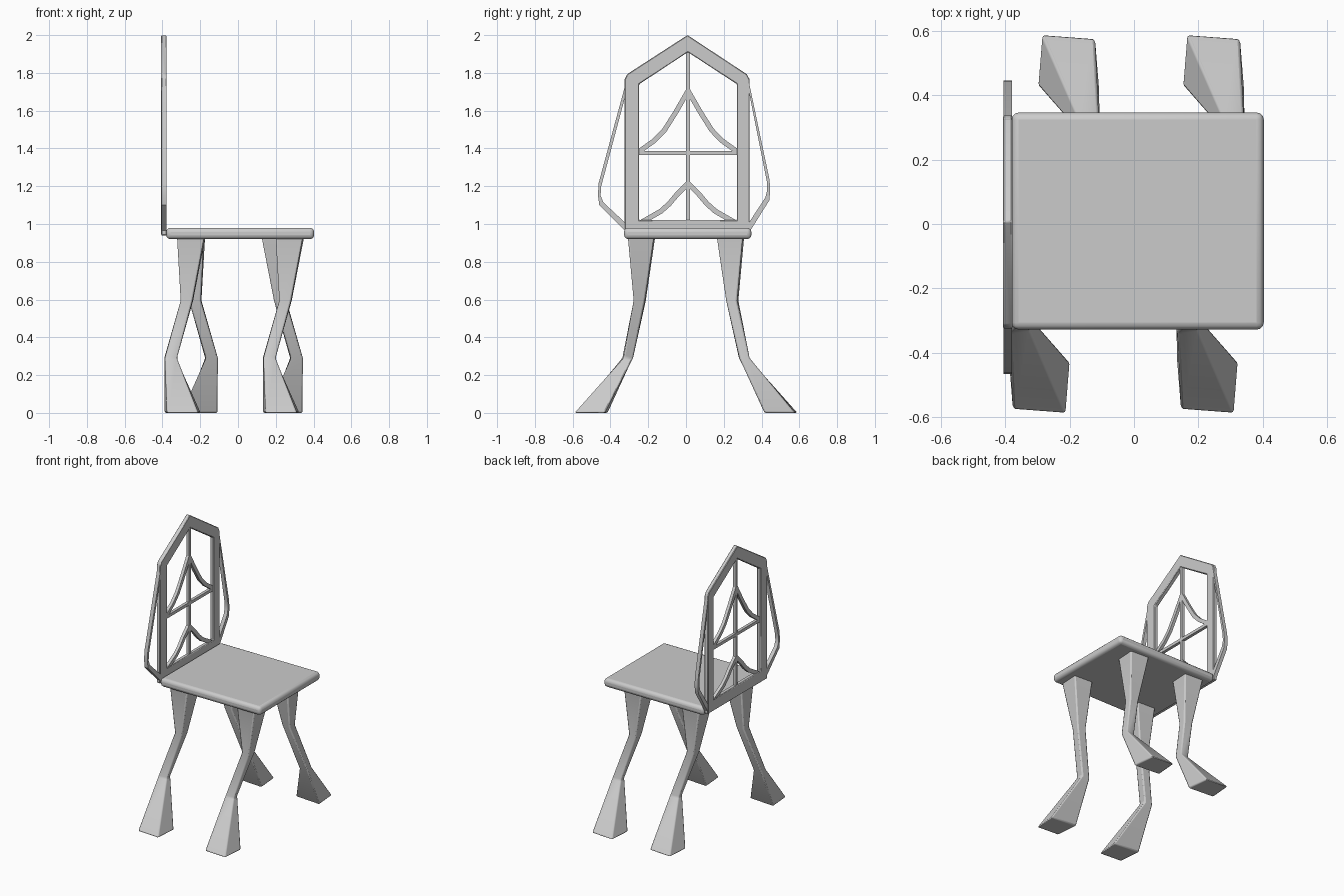
import bpy
from mathutils import Vector

if "Cube" in bpy.data.objects:
    bpy.data.objects.remove(bpy.data.objects["Cube"])


def make(name, verts, faces, bevel=0.0, segs=1):
    me = bpy.data.meshes.new(name)
    me.from_pydata(verts, [], faces)
    ob = bpy.data.objects.new(name, me)
    bpy.context.collection.objects.link(ob)
    bpy.context.view_layer.objects.active = ob
    ob.select_set(True)
    bpy.ops.object.mode_set(mode='EDIT')
    bpy.ops.mesh.select_all(action='SELECT')
    bpy.ops.mesh.normals_make_consistent(inside=False)
    bpy.ops.object.mode_set(mode='OBJECT')
    if bevel:
        m = ob.modifiers.new("Bevel", 'BEVEL')
        m.width, m.segments = bevel, segs
        m.limit_method, m.angle_limit = 'ANGLE', 0.5
    bpy.ops.object.shade_smooth_by_angle(angle=0.6)
    ob.select_set(False)
    return ob


def strip(name, a, b, x0, x1, closed=False, bevel=0.0):
    """Flat bar in the YZ plane between edge lines a and b, given depth in x."""
    n = len(a)
    v = [(x, y, z) for x in (x0, x1) for line in (a, b) for y, z in line]
    f = []
    for i in range(n if closed else n - 1):
        j = (i + 1) % n
        f += [(i, j, n + j, n + i), (2*n + i, 3*n + i, 3*n + j, 2*n + j),
              (i, 2*n + i, 2*n + j, j), (n + i, n + j, 3*n + j, 3*n + i)]
    if not closed:
        f += [(0, n, 3*n, 2*n), (n - 1, 3*n - 1, 4*n - 1, 2*n - 1)]
    return make(name, v, f, bevel)


def bar(name, pts, w):
    """Bar of constant width along a path in the back panel."""
    p = [Vector(q) for q in pts]
    a, b = [], []
    for i, q in enumerate(p):
        d0 = (q - p[max(i - 1, 0)]).normalized()
        d1 = (p[min(i + 1, len(p) - 1)] - q).normalized()
        d = (d0 + d1).normalized()
        s = w / 2 / max(d.dot(d1 if d1.length else d0), 0.5)
        nrm = Vector((-d.y, d.x)) * s
        a.append(tuple(q + nrm))
        b.append(tuple(q - nrm))
    return strip(name, a, b, -0.403, -0.382)


def box(name, lo, hi, bevel, segs):
    v = [(x, y, z) for x in (lo[0], hi[0]) for y in (lo[1], hi[1]) for z in (lo[2], hi[2])]
    f = [(0, 1, 3, 2), (4, 6, 7, 5), (0, 4, 5, 1), (2, 3, 7, 6), (0, 2, 6, 4), (1, 5, 7, 3)]
    return make(name, v, f, bevel, segs)


# Seat
box("seat", (-0.38, -0.328, 0.92), (0.403, 0.346, 0.98), 0.022, 3)

# Back frame
outer = [(-0.325, 0.94), (0.337, 0.94), (0.337, 1.765), (0.322, 1.793), (0.008, 2.0), (-0.312, 1.793), (-0.325, 1.765)]
inner = [(-0.248, 1.02), (0.27, 1.02), (0.27, 1.735), (0.27, 1.74), (0.01, 1.91), (-0.248, 1.74), (-0.248, 1.735)]
strip("back_frame", outer, inner, -0.407, -0.378, True, 0.004)

# Side bows
strip("bow_left",
      [(-0.315, 1.76), (-0.463, 1.215), (-0.466, 1.15), (-0.459, 1.10), (-0.32, 0.96)],
      [(-0.315, 1.70), (-0.45, 1.195), (-0.452, 1.15), (-0.438, 1.115), (-0.32, 1.005)], -0.405, -0.379)
strip("bow_right",
      [(0.325, 1.79), (0.442, 1.235), (0.446, 1.18), (0.441, 1.125), (0.325, 0.94)],
      [(0.325, 1.74), (0.428, 1.225), (0.43, 1.18), (0.42, 1.14), (0.325, 0.995)], -0.405, -0.379)

# Lattice
bar("upright", [(0.011, 1.0), (0.011, 1.93)], 0.021)
bar("crossbar", [(-0.26, 1.377), (0.28, 1.377)], 0.021)
for s, side in ((-1, "left"), (1, "right")):
    bar("upper_arc_" + side, [(0.011 + s * y, z) for y, z in
        ((0, 1.705), (0.065, 1.592), (0.125, 1.497), (0.178, 1.442), (0.265, 1.38))], 0.026)
    bar("lower_arc_" + side, [(0.011 + s * y, z) for y, z in
        ((0, 1.215), (0.058, 1.157), (0.10, 1.107), (0.145, 1.067), (0.245, 1.01))], 0.027)

# Legs: square sections from foot to seat; front pair is turned half round
sections = [
    (0.0, [(-0.300, 0.43), (-0.108, 0.415), (-0.121, 0.577), (-0.287, 0.59)]),
    (0.29, [(-0.168, 0.28), (-0.106, 0.283), (-0.110, 0.338), (-0.175, 0.33)]),
    (0.595, [(-0.260, 0.218), (-0.197, 0.212), (-0.193, 0.27), (-0.256, 0.278)]),
    (0.93, [(-0.325, 0.17), (-0.182, 0.163), (-0.174, 0.30), (-0.318, 0.308)]),
]


def leg(name, sign, dx):
    v = [(sign * x + dx, sign * y, z) for z, ring in sections for x, y in ring]
    f = [(3, 2, 1, 0), (12, 13, 14, 15)]
    for k in range(0, 12, 4):
        f += [(k + i, k + (i + 1) % 4, k + 4 + (i + 1) % 4, k + 4 + i) for i in range(4)]
    make(name, v, f, 0.008, 2)


leg("back_left_leg", 1, 0.0)
leg("back_right_leg", 1, 0.45)
leg("front_right_leg", -1, 0.025)
leg("front_left_leg", -1, -0.497)
